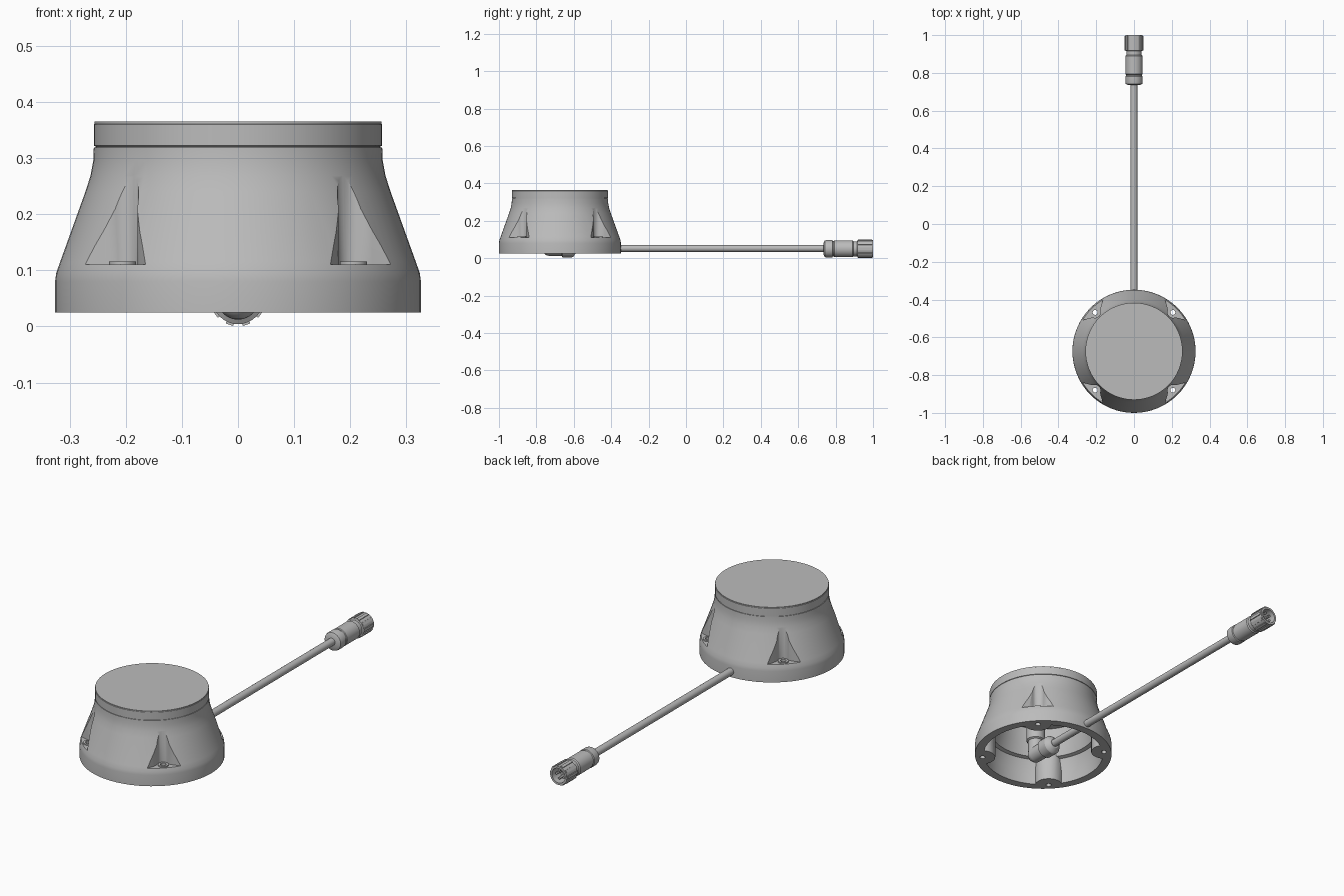
import bpy, bmesh
from math import radians, cos, sin, pi
from mathutils import Matrix, Vector

if "Cube" in bpy.data.objects:
    bpy.data.objects.remove(bpy.data.objects["Cube"])

grey = bpy.data.materials.new("neutral grey")
grey.use_nodes = True
grey.diffuse_color = (0.5, 0.5, 0.5, 1)
grey.node_tree.nodes["Principled BSDF"].inputs["Base Color"].default_value = (0.5, 0.5, 0.5, 1)

CY = -0.674      # housing axis
CZ = 0.052       # cable height
PLUG_R = 0.05
CORNERS = [radians(45 + 90 * i) for i in range(4)]
ALONG_Y = Matrix.Rotation(radians(-90), 4, 'X')


def finish(name, bm, matrix=None):
    bmesh.ops.recalc_face_normals(bm, faces=bm.faces)
    if matrix:
        bm.transform(matrix)
    mesh = bpy.data.meshes.new(name)
    bm.to_mesh(mesh)
    bm.free()
    mesh.materials.append(grey)
    ob = bpy.data.objects.new(name, mesh)
    bpy.context.collection.objects.link(ob)
    return ob


def activate(ob):
    bpy.ops.object.select_all(action='DESELECT')
    ob.select_set(True)
    bpy.context.view_layer.objects.active = ob


def smooth(ob):
    activate(ob)
    bpy.ops.object.shade_smooth_by_angle(angle=radians(30))
    return ob


def lathe(name, profile, matrix=None, segs=32):
    """Solid of revolution about z from (radius, height) points, capped."""
    bm = bmesh.new()
    rings = [[bm.verts.new((r * cos(2 * pi * i / segs), r * sin(2 * pi * i / segs), z))
              for i in range(segs)] for r, z in profile]
    for a, b in zip(rings, rings[1:]):
        for i in range(segs):
            j = (i + 1) % segs
            bm.faces.new((a[i], a[j], b[j], b[i]))
    bm.faces.new(rings[0])
    bm.faces.new(rings[-1])
    return finish(name, bm, matrix)


def rod(name, radius, low, high, matrix=None, segs=24):
    return lathe(name, [(radius, low), (radius, high)], matrix, segs)


def prism(name, outline, low, high, matrix):
    bm = bmesh.new()
    face = bm.faces.new([bm.verts.new((x, y, low)) for x, y in outline])
    new = bmesh.ops.extrude_face_region(bm, geom=[face])["geom"]
    bmesh.ops.translate(bm, vec=(0, 0, high - low),
                        verts=[v for v in new if isinstance(v, bmesh.types.BMVert)])
    return finish(name, bm, matrix)


def subtract(ob, cutter):
    activate(ob)
    mod = ob.modifiers.new("cut", 'BOOLEAN')
    mod.operation, mod.solver, mod.object = 'DIFFERENCE', 'EXACT', cutter
    bpy.ops.object.modifier_apply(modifier=mod.name)
    bpy.data.objects.remove(cutter)


def at_housing(angle=0, radius=0):
    return (Matrix.Translation((0, CY, 0)) @ Matrix.Rotation(angle, 4, 'Z')
            @ Matrix.Translation((radius, 0, 0)))


# Housing shell: flared drum, open underneath, with four inner screw columns
housing = lathe("housing", [(0.326, 0.025), (0.326, 0.08), (0.324, 0.095), (0.317, 0.115),
                            (0.272, 0.24), (0.263, 0.268), (0.258, 0.295), (0.257, 0.319)],
                at_housing(), 64)
cavity = lathe("cavity_cutter", [(0.285, 0.0), (0.285, 0.09), (0.268, 0.15), (0.25, 0.155),
                                 (0.232, 0.22), (0.225, 0.295)], at_housing(), 64)
for a in CORNERS:
    subtract(cavity, rod("column", 0.065, -0.1, 0.4, at_housing(a, 0.295)))
subtract(housing, cavity)

# Screw pockets: rounded at the back and flaring outward, with through holes
half = [(0.293 - 0.03 * cos(t), 0.03 * sin(t)) for t in (pi * i / 16 for i in range(7))]
half += [(0.293, 0.045), (0.309, 0.076), (0.36, 0.15)]
outline = half + [(x, -y) for x, y in reversed(half[1:])]
for a in CORNERS:
    subtract(housing, prism("pocket_cutter", outline, 0.11, 0.4, at_housing(a)))
    subtract(housing, rod("hole_cutter", 0.013, -0.1, 0.2, at_housing(a, 0.291), 20))
smooth(housing)

# Lid with a fine seam below it and a small edge step
smooth(lathe("lid", [(0.254, 0.312), (0.254, 0.321), (0.257, 0.322), (0.257, 0.36),
                     (0.2555, 0.361), (0.2555, 0.365)], at_housing(), 64))

# Screw washers in the pockets
for i, a in enumerate(CORNERS):
    washer = rod("screw_washer", 0.024, 0.109, 0.116, at_housing(a, 0.291))
    subtract(washer, rod("washer_cutter", 0.013, 0, 0.2, at_housing(a, 0.291), 20))
    smooth(washer)

# Cable and the plug on its far end
cable_axis = Matrix.Translation((0, 0, CZ)) @ ALONG_Y
plug_axis = Matrix.Translation((0, 0, PLUG_R)) @ ALONG_Y
smooth(rod("cable", 0.018, -0.64, 0.77, cable_axis))
smooth(lathe("plug", [(0.03, 0.735), (0.044, 0.742), (0.046, 0.75), (0.046, 0.782), (0.042, 0.785),
                      (0.042, 0.79), (0.045, 0.793), (0.045, 0.89), (0.04, 0.895), (0.04, 0.915),
                      (0.046, 0.918), (0.046, 1.0), (0.036, 1.0), (0.036, 0.94)], plug_axis))
for i in range(10):
    rib = Matrix.Rotation(2 * pi * i / 10, 4, 'Z') @ Matrix.Translation((0.045, 0, 0))
    bm = bmesh.new()
    bmesh.ops.create_cube(bm, size=1, matrix=Matrix.Translation((0, 0, 0.957))
                          @ Matrix.Diagonal((0.009, 0.014, 0.076, 1)))
    finish("plug_rib", bm, plug_axis @ rib)
for i in range(5):
    pos = Matrix.Rotation(2 * pi * i / 5, 4, 'Z') @ Matrix.Translation((0.021, 0, 0))
    smooth(rod("plug_pin", 0.006, 0.93, 0.985, plug_axis @ pos, 12))

# Elbow connector inside the housing, turning up to a socket in the ceiling
smooth(lathe("elbow_sleeve", [(0.024, -0.59), (0.04, -0.6), (0.046, -0.61), (0.046, -0.66),
                              (0.038, -0.665), (0.038, -0.73)], plug_axis))
bm = bmesh.new()
bmesh.ops.create_uvsphere(bm, u_segments=24, v_segments=12, radius=0.038)
smooth(finish("elbow_joint", bm, Matrix.Translation((0, -0.73, PLUG_R))))
post = Matrix.Translation((0, -0.73, 0))
smooth(lathe("elbow_post", [(0.036, PLUG_R), (0.036, 0.12), (0.044, 0.125), (0.044, 0.2),
                            (0.03, 0.205), (0.03, 0.3)], post))
smooth(rod("ceiling_socket", 0.06, 0.265, 0.3, post))

# Small mounting studs on the ceiling
for i in range(6):
    smooth(rod("ceiling_stud", 0.014, 0.25, 0.3, at_housing(2 * pi * i / 6, 0.16), 16))
